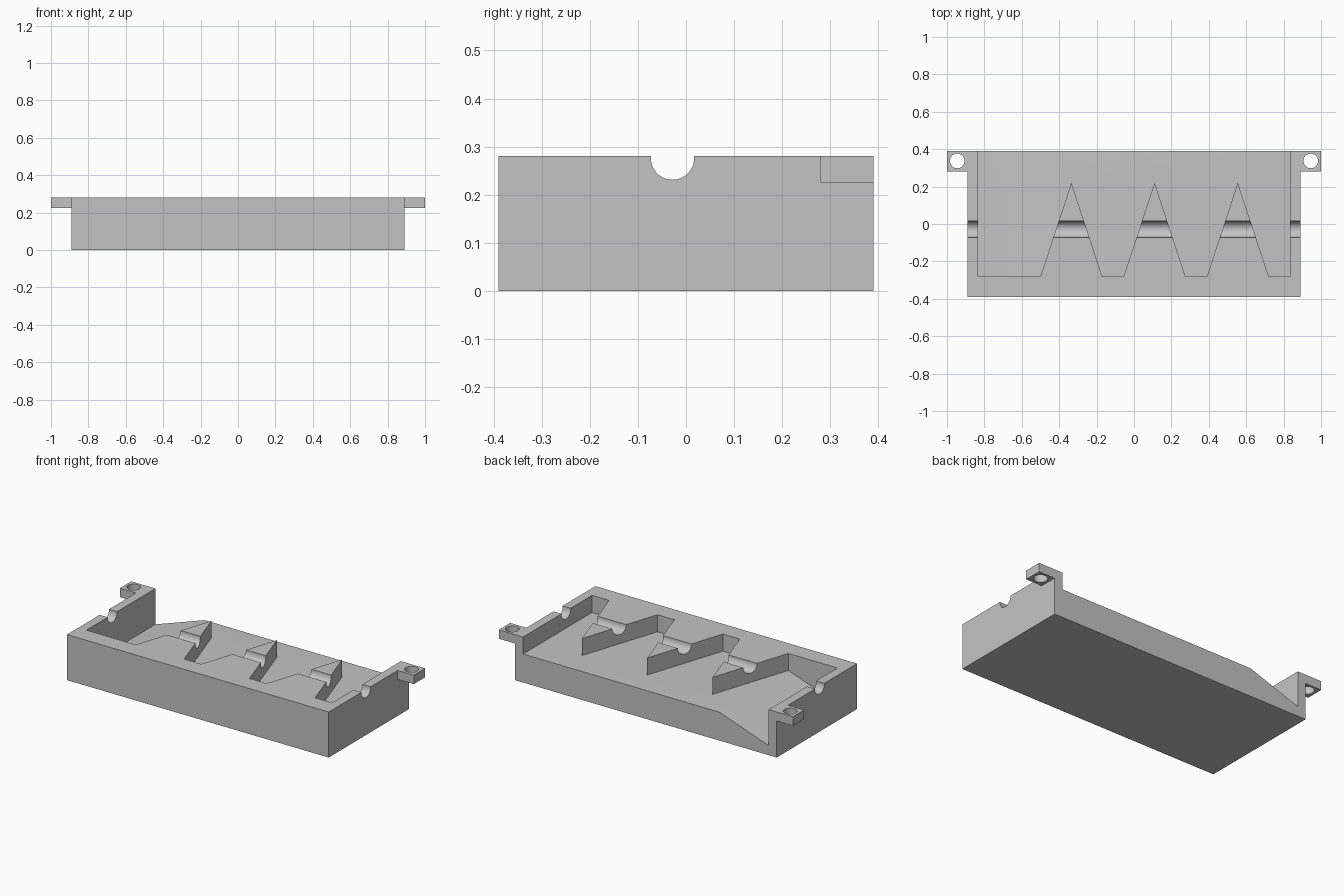
import bpy, bmesh
from mathutils import Matrix

cube = bpy.data.objects.get("Cube")
if cube:
    bpy.data.objects.remove(cube, do_unlink=True)

HALF_X, HALF_Y, TOP = 0.89, 0.39, 0.28
INNER = 0.835
FRONT = -0.28          # front wall of the pocket
FLOOR, LOW = 0.175, 0.06

grey = bpy.data.materials.new("plain grey")
grey.use_nodes = True
colour = (0.55, 0.55, 0.55, 1)
grey.diffuse_color = colour
grey.node_tree.nodes["Principled BSDF"].inputs["Base Color"].default_value = colour


def finish(name, bm):
    bmesh.ops.recalc_face_normals(bm, faces=bm.faces)
    mesh = bpy.data.meshes.new(name)
    bm.to_mesh(mesh)
    bm.free()
    mesh.materials.append(grey)
    obj = bpy.data.objects.new(name, mesh)
    bpy.context.collection.objects.link(obj)
    return obj


def prism(name, points, offset):
    """Extrude a closed outline of 3D points along an offset."""
    bm = bmesh.new()
    face = bm.faces.new([bm.verts.new(p) for p in points])
    new = bmesh.ops.extrude_face_region(bm, geom=[face])["geom"]
    verts = [v for v in new if isinstance(v, bmesh.types.BMVert)]
    bmesh.ops.translate(bm, verts=verts, vec=offset)
    return finish(name, bm)


def box(name, x0, x1, y0, y1, z0, z1):
    outline = [(x0, y0, z0), (x1, y0, z0), (x1, y1, z0), (x0, y1, z0)]
    return prism(name, outline, (0, 0, z1 - z0))


def cylinder(name, radius, depth, centre, axis):
    bm = bmesh.new()
    turn = Matrix.Rotation(1.5707963, 4, "Y") if axis == "X" else Matrix()
    bmesh.ops.create_cone(bm, cap_ends=True, segments=48, radius1=radius, radius2=radius,
                          depth=depth, matrix=Matrix.Translation(centre) @ turn)
    return finish(name, bm)


def combine(target, other, operation):
    """Apply a boolean and remove the helper."""
    other.hide_render = True
    mod = target.modifiers.new("boolean", "BOOLEAN")
    mod.operation, mod.object, mod.solver = operation, other, "EXACT"
    bpy.ops.object.select_all(action="DESELECT")
    bpy.context.view_layer.objects.active = target
    target.select_set(True)
    bpy.ops.object.modifier_apply(modifier=mod.name)
    bpy.data.objects.remove(other, do_unlink=True)


# Main block with a mounting ear at each back corner
tray = box("tray_body", -HALF_X, HALF_X, -HALF_Y, HALF_Y, 0, TOP)
for side in (-1, 1):
    x0, x1 = sorted((side * 0.865, side))
    combine(tray, box("ear", x0, x1, 0.28, HALF_Y, 0.225, TOP), "UNION")

# Pocket open at the back, with three pointed teeth left standing
outline = [(-INNER, 0.5, 0), (-INNER, FRONT, 0)]
for centre in (-0.335, 0.11, 0.555):
    outline += [(centre - 0.165, FRONT, 0), (centre, 0.22, 0), (centre + 0.165, FRONT, 0)]
outline += [(INNER, FRONT, 0), (INNER, 0.5, 0)]
pocket = prism("pocket_cutter", outline, (0, 0, 0.4))

# Floor is level, dropping in a ramp towards the right wall
floor = [(-INNER - 0.01, LOW - 0.0036), (-0.5, FLOOR), (0.9, FLOOR), (0.9, 0.35), (-INNER - 0.01, 0.35)]
above_floor = prism("floor_cutter", [(x, -0.35, z) for x, z in floor], (0, 1, 0))
combine(pocket, above_floor, "INTERSECT")
combine(tray, pocket, "DIFFERENCE")

# Round channel for a rod, across the walls and teeth
combine(tray, cylinder("channel_cutter", 0.045, 1.9, (0, -0.028, 0.276), "X"), "DIFFERENCE")
combine(tray, box("channel_mouth", -0.95, 0.95, -0.073, 0.017, 0.276, 0.35), "DIFFERENCE")

# Screw holes through the ears
for side in (-1, 1):
    combine(tray, cylinder("hole_cutter", 0.039, 0.3, (side * 0.945, 0.337, 0.25), "Z"), "DIFFERENCE")

bpy.ops.object.shade_smooth_by_angle()
